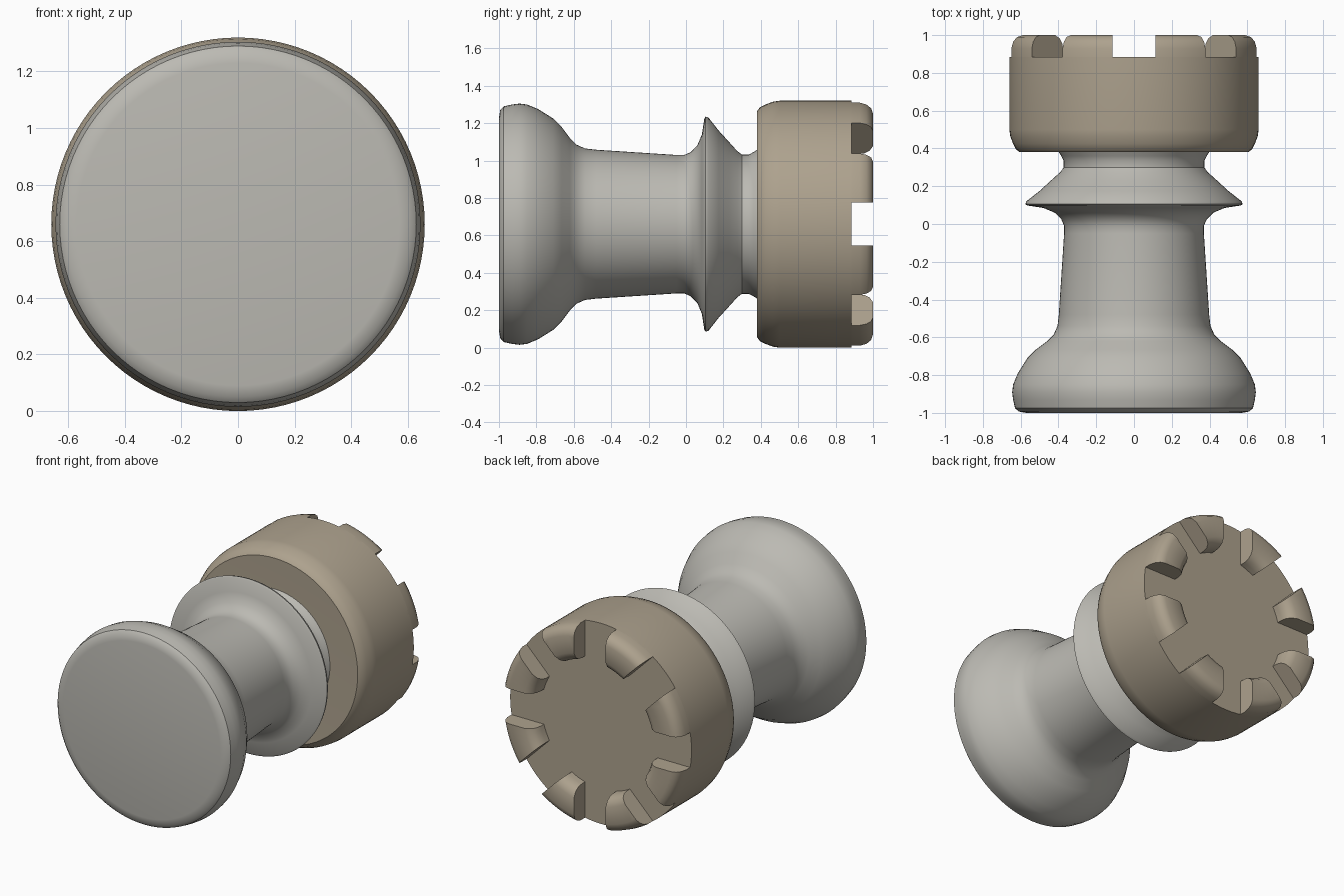
import bpy, bmesh, math
from mathutils import Matrix, Vector

if "Cube" in bpy.data.objects:
    bpy.data.objects.remove(bpy.data.objects["Cube"])

CZ = 0.66      # height of the lying axis
SEG = 96


def material(name, rgb):
    m = bpy.data.materials.new(name)
    m.diffuse_color = (*rgb, 1)
    m.use_nodes = True
    m.node_tree.nodes["Principled BSDF"].inputs["Base Color"].default_value = m.diffuse_color
    return m


def finish(name, bm, mat=None, angle=35):
    bmesh.ops.recalc_face_normals(bm, faces=bm.faces)
    me = bpy.data.meshes.new(name)
    bm.to_mesh(me)
    bm.free()
    ob = bpy.data.objects.new(name, me)
    bpy.context.collection.objects.link(ob)
    if mat:
        me.materials.append(mat)
        bpy.ops.object.select_all(action='DESELECT')
        ob.select_set(True)
        bpy.context.view_layer.objects.active = ob
        bpy.ops.object.shade_smooth_by_angle(angle=math.radians(angle))
    return ob


def lathe(name, profile, mat, closed=False):
    """Revolve (radius, y) points around the lying axis."""
    bm = bmesh.new()
    rings = []
    for r, y in profile:
        rings.append([bm.verts.new((r * math.cos(a), y, CZ + r * math.sin(a)))
                      for a in (2 * math.pi * i / SEG for i in range(SEG))])
    pairs = list(zip(rings, rings[1:]))
    if closed:
        pairs.append((rings[-1], rings[0]))
    else:
        bm.faces.new(rings[0])
        bm.faces.new(rings[-1])
    for a, b in pairs:
        for i in range(SEG):
            j = (i + 1) % SEG
            bm.faces.new((a[i], a[j], b[j], b[i]))
    return finish(name, bm, mat)


stone = material("grey_stone", (0.50, 0.49, 0.45))
tan = material("tan_stone", (0.42, 0.36, 0.27))

# Base, shaft and collar
lathe("body", [
    (0.57, -1.0), (0.61, -0.993), (0.63, -0.975), (0.64, -0.93), (0.645, -0.89),
    (0.64, -0.85), (0.615, -0.79), (0.565, -0.71), (0.52, -0.665), (0.46, -0.62),
    (0.425, -0.585), (0.405, -0.54), (0.398, -0.48), (0.37, -0.05), (0.37, -0.01),
    (0.385, 0.025), (0.42, 0.06), (0.48, 0.085), (0.565, 0.098), (0.575, 0.105),
    (0.57, 0.12), (0.50, 0.175), (0.44, 0.23), (0.39, 0.275), (0.372, 0.30),
    (0.372, 0.335), (0.385, 0.36), (0.41, 0.40)], stone)

# Tower head
lathe("tower_head", [
    (0.36, 0.385), (0.605, 0.38), (0.625, 0.395), (0.64, 0.425), (0.655, 0.465),
    (0.66, 0.50), (0.66, 0.885)], tan)

# Ring of battlements, cut by eight notches
ring = lathe("battlements", [
    (0.43, 0.86), (0.43, 0.92), (0.437, 0.955), (0.455, 0.982), (0.49, 1.0),
    (0.60, 1.0), (0.63, 0.99), (0.65, 0.965), (0.66, 0.93), (0.66, 0.86)],
    tan, closed=True)

bm = bmesh.new()
for i in range(8):
    mat = (Matrix.Translation((0, 0, CZ)) @ Matrix.Rotation(i * math.pi / 4, 4, 'Y')
           @ Matrix.Translation((0.55, 0.98, 0)) @ Matrix.Diagonal((0.5, 0.2, 0.23, 1)))
    bmesh.ops.create_cube(bm, size=1, matrix=mat)
cutter = finish("notch_cutter", bm)
cutter.hide_render = True
cutter.hide_viewport = False

mod = ring.modifiers.new("notches", 'BOOLEAN')
mod.operation = 'DIFFERENCE'
mod.solver = 'EXACT'
mod.object = cutter
bpy.context.view_layer.objects.active = ring
bpy.ops.object.modifier_apply(modifier=mod.name)
bpy.data.objects.remove(cutter)
bpy.ops.object.select_all(action='DESELECT')
ring.select_set(True)
bpy.ops.object.shade_smooth_by_angle(angle=math.radians(35))
